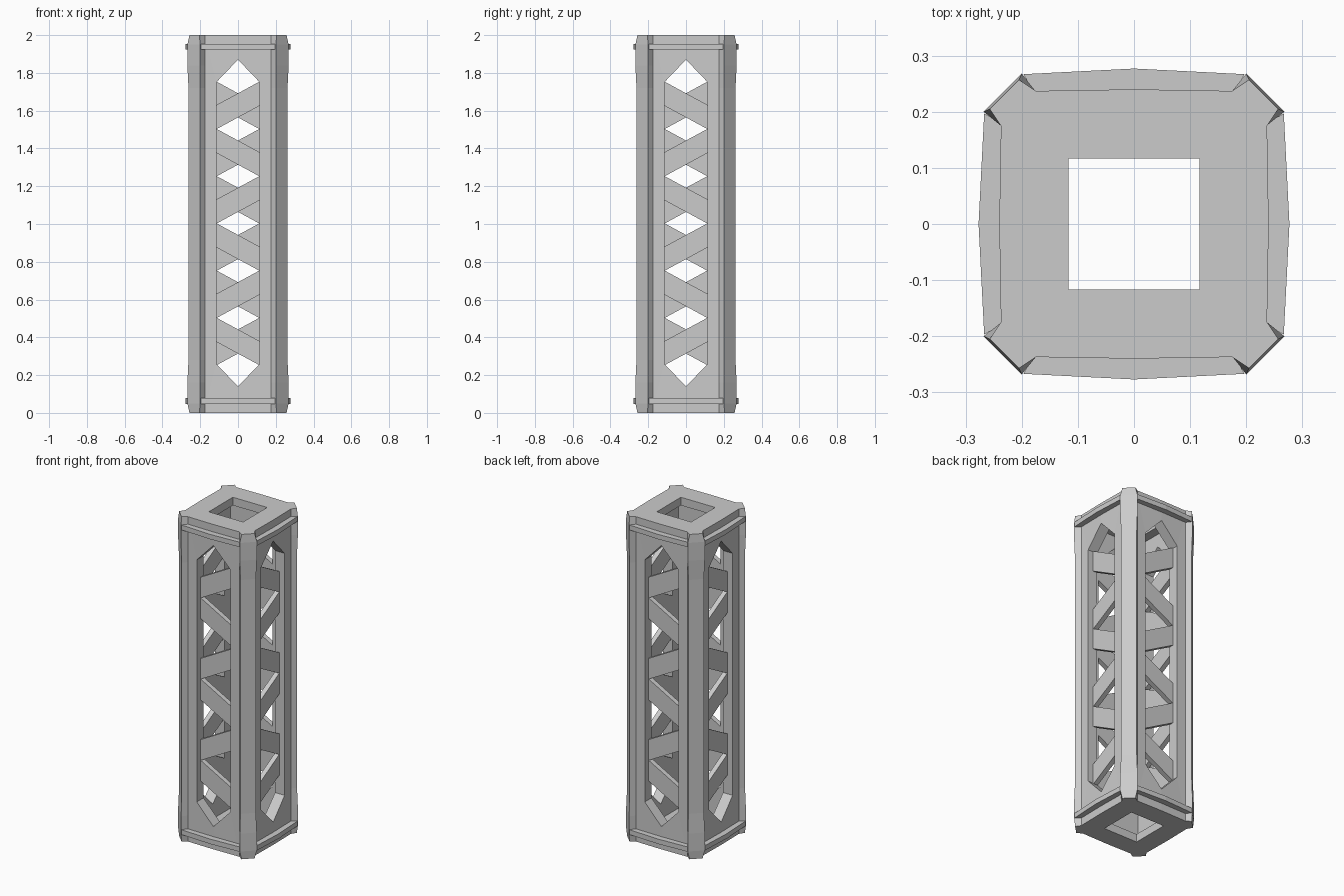
import bpy, bmesh, math
from mathutils import Matrix

if "Cube" in bpy.data.objects:
    bpy.data.objects.remove(bpy.data.objects["Cube"])


def add(name, bm, turn=0):
    bmesh.ops.recalc_face_normals(bm, faces=bm.faces)
    bm.transform(Matrix.Rotation(turn * math.pi / 2, 4, 'Z'))
    me = bpy.data.meshes.new(name)
    bm.to_mesh(me)
    bm.free()
    ob = bpy.data.objects.new(name, me)
    bpy.context.collection.objects.link(ob)
    return ob


def ring(bm, pts):
    return [bm.verts.new(p) for p in pts]


def bridge(bm, a, b):
    n = len(a)
    for i in range(n):
        j = (i + 1) % n
        bm.faces.new((a[i], a[j], b[j], b[i]))


def loft(bm, rings):
    loops = [ring(bm, r) for r in rings]
    for a, b in zip(loops, loops[1:]):
        bridge(bm, a, b)
    bm.faces.new(loops[0])
    bm.faces.new(loops[-1])


OUT, INN, W, HOLE = 0.237, 0.172, 0.18, 0.115
outer = [(0, 0), (W, 0), (W, 2), (0, 2), (-W, 2), (-W, 0)]
window = [(0, .14), (HOLE, .26), (HOLE, 1.75), (0, 1.87), (-HOLE, 1.75), (-HOLE, .26)]


def wall(turn):
    # panel with a long pointed window, slightly bowed at the centre
    bm = bmesh.new()
    loops = []
    for d, bow in ((OUT, .003), (INN, 0)):
        for pts in (outer, window):
            loops.append(ring(bm, [(x, -d - (bow if x == 0 else 0), z) for x, z in pts]))
    fo, fw, bo, bw = loops
    bridge(bm, fo, fw)
    bridge(bm, bo, bw)
    bridge(bm, fw, bw)
    bridge(bm, fo, bo)
    add("wall_panel", bm, turn)


def braces(turn):
    # zigzag slats, mirrored on alternate sides
    bm = bmesh.new()
    side = 1 if turn % 2 == 0 else -1
    for i in range(6):
        z = 1.5 - i * .25
        s = side * (1 if i % 2 == 0 else -1)
        h = .128
        prof = [(-s * .118, z), (s * .118, z + h), (s * .118, z + 2 * h), (-s * .118, z + h)]
        loft(bm, [[(x, -d, zz) for x, zz in prof] for d in (.202, .172)])
    add("zigzag_braces", bm, turn)


def ribs(turn):
    # raised bowed bars near top and bottom
    bm = bmesh.new()
    plan = [(-.18, -.2), (-.18, -.237), (-.197, -.267), (0, -.277),
            (.197, -.267), (.18, -.237), (.18, -.2)]
    for z in (.048, 1.924):
        loft(bm, [[(x, y, zz) for x, y in plan] for zz in (z, z + .03)])
    add("edge_ribs", bm, turn)


def post(turn):
    # chamfered corner post, flared near its ends
    half = [(0, .257, .205), (.05, .268, .2), (.16, .268, .2), (.28, .262, .2)]
    levels = half + [(2 - z, d, c) for z, d, c in reversed(half)]
    bm = bmesh.new()
    loft(bm, [[(INN, -INN, z), (.175, -OUT, z), (c, -d, z), (d, -c, z), (OUT, -.175, z)]
              for z, d, c in levels])
    add("corner_post", bm, turn)


def cap(name, z0, z1):
    # square end plate with a square opening
    bm = bmesh.new()
    o, h = .21, .117
    sq = lambda r, z: [(-r, -r, z), (r, -r, z), (r, r, z), (-r, r, z)]
    a, b, c, d = [ring(bm, sq(r, z)) for r, z in ((o, z0), (h, z0), (h, z1), (o, z1))]
    for p, q in ((a, b), (b, c), (c, d), (d, a)):
        bridge(bm, p, q)
    add(name, bm)


for t in range(4):
    wall(t)
    braces(t)
    ribs(t)
    post(t)
cap("bottom_plate", 0, .05)
cap("top_plate", 1.95, 2)
